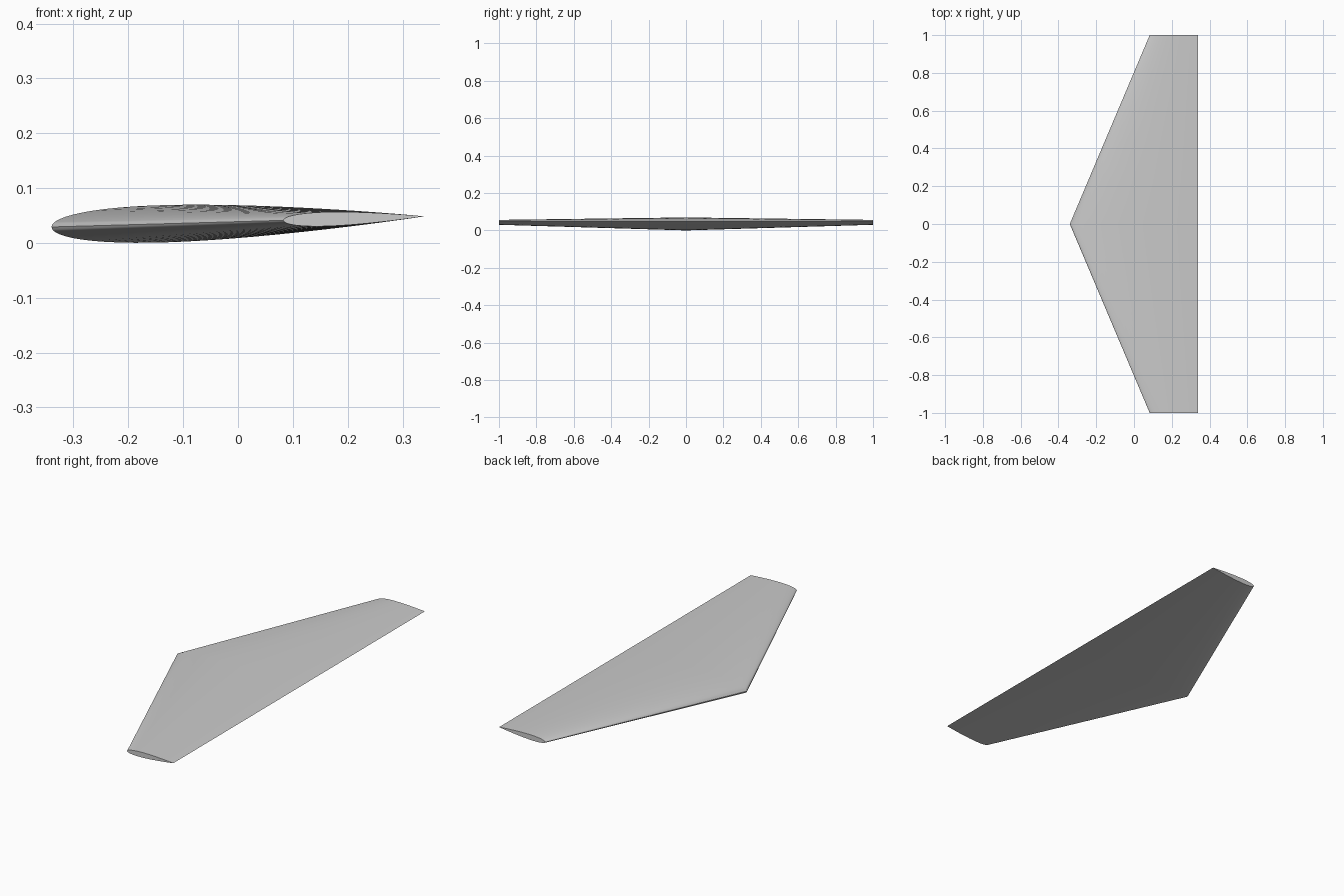
import bpy
import bmesh
import math

cube = bpy.data.objects.get("Cube")
if cube:
    bpy.data.objects.remove(cube, do_unlink=True)

# Overall dimensions
TRAIL_X, TRAIL_Z = 0.34, 0.0485
ROOT_CHORD, TIP_CHORD = 0.68, 0.257
LEAD_DROP = 0.0285      # nose-down slope of the chord line
THICKNESS = 0.10
STEPS = 32


def half_thickness(t):
    """Symmetric airfoil with a closed trailing edge, for a chord of one."""
    return 5 * THICKNESS * (0.2969 * math.sqrt(t) - 0.126 * t - 0.3516 * t**2
                            + 0.2843 * t**3 - 0.1036 * t**4)


def airfoil_ring(bm, y, chord):
    """Section from the trailing edge over the top and back underneath."""
    ring = []
    for i in range(2 * STEPS):
        angle = math.pi * i / STEPS
        t = (1 + math.cos(angle)) / 2
        side = 1 if i < STEPS else -1
        rise = side * half_thickness(t) - LEAD_DROP * (1 - t)
        ring.append(bm.verts.new((TRAIL_X - chord * (1 - t), y,
                                  TRAIL_Z + chord * rise)))
    return ring


# Wing skin lofted tip to root to tip, with flat end caps
bm = bmesh.new()
rings = [airfoil_ring(bm, y, chord) for y, chord in
         ((-1, TIP_CHORD), (0, ROOT_CHORD), (1, TIP_CHORD))]
for near, far in zip(rings, rings[1:]):
    for i in range(2 * STEPS):
        j = (i + 1) % (2 * STEPS)
        bm.faces.new((near[i], near[j], far[j], far[i]))
for ring in (rings[0], rings[-1]):
    bm.faces.new(ring)
bmesh.ops.recalc_face_normals(bm, faces=bm.faces)
mesh = bpy.data.meshes.new("wing")
bm.to_mesh(mesh)
bm.free()
wing = bpy.data.objects.new("wing", mesh)
bpy.context.collection.objects.link(wing)

# Plain grey finish
grey = bpy.data.materials.new("light grey")
grey.use_nodes = True
colour = (0.6, 0.6, 0.6, 1)
grey.diffuse_color = colour
grey.node_tree.nodes["Principled BSDF"].inputs["Base Color"].default_value = colour
mesh.materials.append(grey)

# Smooth skin, sharp tips and trailing edge
bpy.ops.object.select_all(action="DESELECT")
wing.select_set(True)
bpy.context.view_layer.objects.active = wing
bpy.ops.object.shade_smooth_by_angle(angle=math.radians(30))
